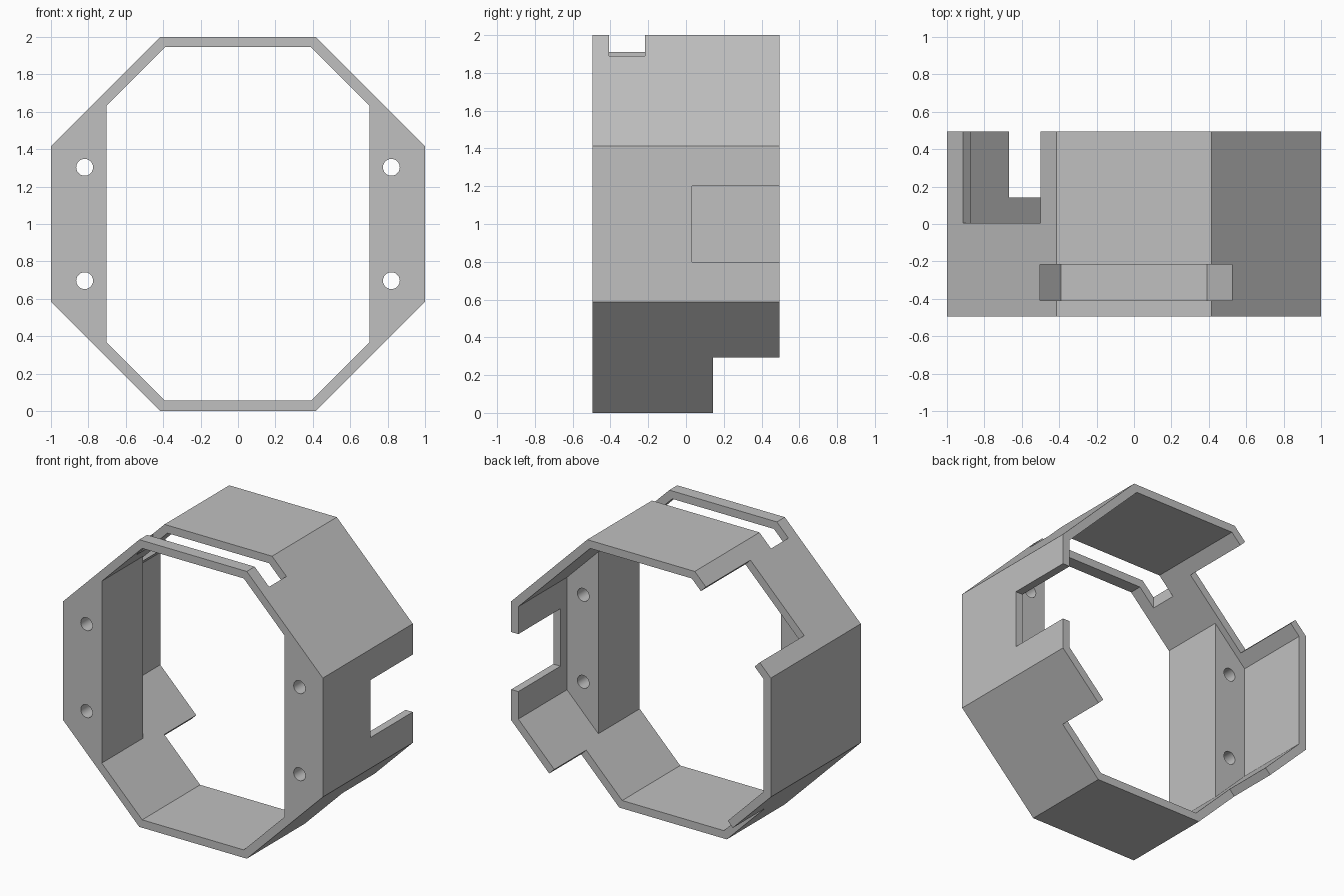
import bpy
import bmesh
import math

default = bpy.data.objects.get("Cube")
if default:
    bpy.data.objects.remove(default, do_unlink=True)

grey = bpy.data.materials.new("plain grey")
grey.use_nodes = True
colour = (0.53, 0.53, 0.53, 1)
grey.diffuse_color = colour
grey.node_tree.nodes["Principled BSDF"].inputs["Base Color"].default_value = colour

DEPTH = 0.495        # half depth of the housing
INNER = 0.945        # inner apothem, the outer one is 1
FLANGE_X = 0.703     # inner face of the screw flanges
FLANGE_BACK = -0.04
T = math.tan(math.pi / 8)


def prism(name, profile, y0, y1):
    """Extrude an x/z outline from y0 to y1."""
    bm = bmesh.new()
    face = bm.faces.new([bm.verts.new((x, y0, z)) for x, z in profile])
    extruded = bmesh.ops.extrude_face_region(bm, geom=[face])["geom"]
    verts = [v for v in extruded if isinstance(v, bmesh.types.BMVert)]
    bmesh.ops.translate(bm, verts=verts, vec=(0, y1 - y0, 0))
    bmesh.ops.recalc_face_normals(bm, faces=bm.faces)
    mesh = bpy.data.meshes.new(name)
    bm.to_mesh(mesh)
    bm.free()
    mesh.materials.append(grey)
    obj = bpy.data.objects.new(name, mesh)
    bpy.context.collection.objects.link(obj)
    return obj


def rect(x0, x1, z0, z1):
    return [(x0, z0), (x1, z0), (x1, z1), (x0, z1)]


def regular(cx, cz, radius, sides, turn=0.0):
    step = 2 * math.pi / sides
    return [(cx + radius * math.cos(turn + i * step),
             cz + radius * math.sin(turn + i * step)) for i in range(sides)]


def octagon(apothem):
    return regular(0, 1, apothem / math.cos(math.pi / 8), 8, math.pi / 8)


def cut(target, name, profile, y0, y1):
    """Subtract a prism from the target and discard the cutter."""
    cutter = prism(name, profile, y0, y1)
    cutter.hide_render = True
    mod = target.modifiers.new(name, "BOOLEAN")
    mod.operation = "DIFFERENCE"
    mod.solver = "EXACT"
    mod.object = cutter
    bpy.context.view_layer.objects.active = target
    bpy.ops.object.modifier_apply(modifier=name)
    bpy.data.objects.remove(cutter, do_unlink=True)


housing = prism("octagonal_housing", octagon(1), -DEPTH, DEPTH)

# Front opening, leaving a thick flange on each side
chamfer_z = INNER * math.sqrt(2) - FLANGE_X
opening = [(sx * x, 1 + sz * z)
           for sx, sz, order in ((1, 1, 1), (-1, 1, -1), (-1, -1, 1), (1, -1, -1))
           for x, z in [(FLANGE_X, chamfer_z), (INNER * T, INNER)][::order]]
cut(housing, "front_opening", opening, -1, 1)

# Full-width cavity behind the flanges
cut(housing, "rear_cavity", octagon(INNER), FLANGE_BACK, 1)

# Screw holes through the flanges
for x in (-0.82, 0.82):
    for z in (0.697, 1.303):
        cut(housing, "screw_hole", regular(x, z, 0.045, 24), -1, 0.2)

# Slot across the top near the front
cut(housing, "top_slot", rect(-0.503, 0.525, 1.7, 2.2), -0.408, -0.217)

# Open-backed notch in the left wall
cut(housing, "left_notch", rect(0.85, 1.2, 0.8, 1.2), 0.032, 1)

# Rear of the floor and the lower half of both lower slopes removed
cut(housing, "floor_notch", [(0, 1), (-1.3, -0.3), (1.3, -0.3)], 0.143, 1)

# Square-ended notch in the upper right slope, cut along the slope
a = math.sqrt(0.5)
slope_box = [((-d + s) * a, 1 + (d + s) * a)
             for s, d in ((-0.293, 0.8), (0.293, 0.8), (0.293, 1.2), (-0.293, 1.2))]
cut(housing, "slope_notch", slope_box, 0.005, 1)

# Smooth hole walls, sharp edges elsewhere
bpy.ops.object.select_all(action="DESELECT")
housing.select_set(True)
bpy.context.view_layer.objects.active = housing
bpy.ops.object.shade_smooth_by_angle(angle=math.radians(30))
